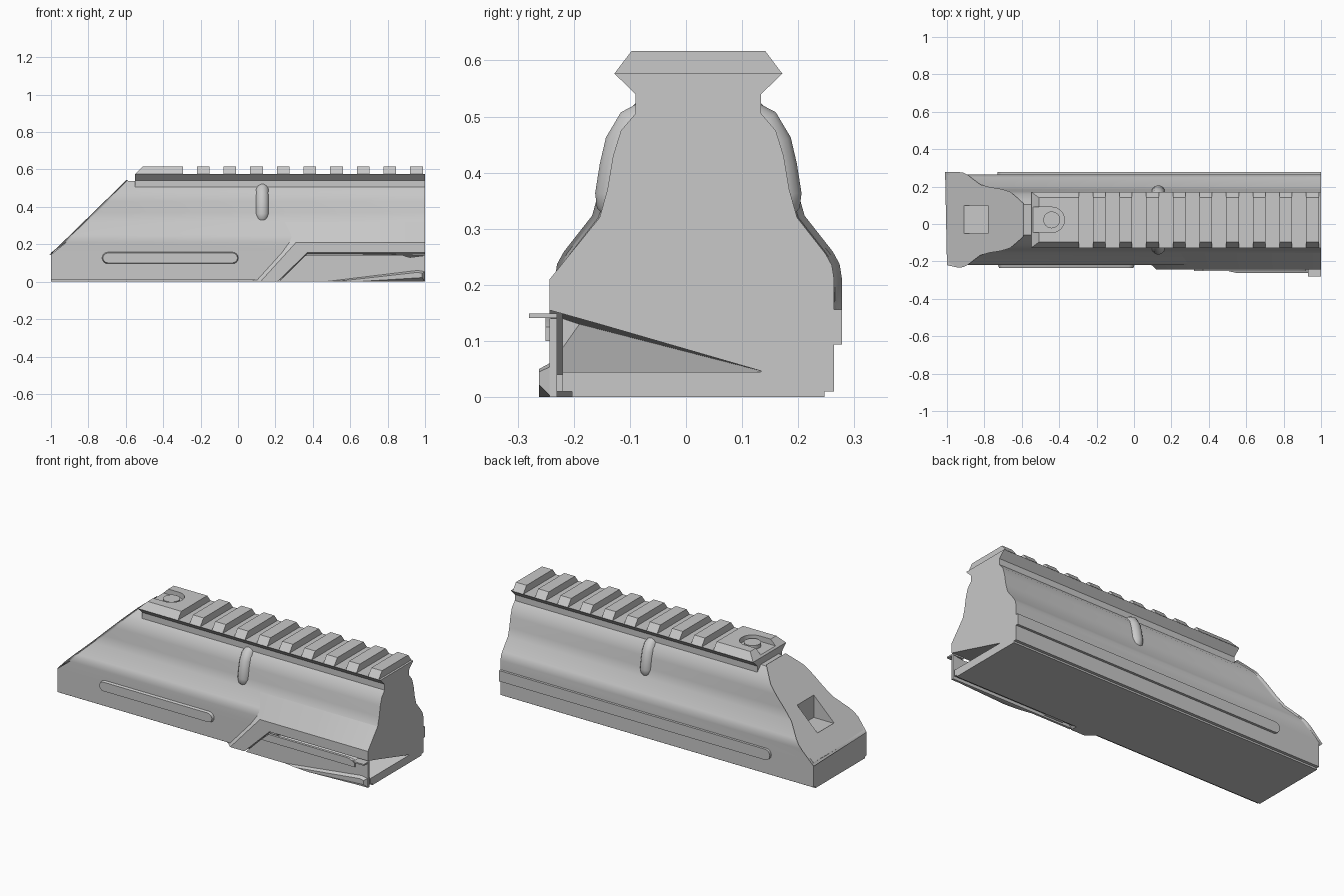
import bpy, bmesh, math
from mathutils import Vector

cube = bpy.data.objects.get("Cube")
if cube:
    bpy.data.objects.remove(cube, do_unlink=True)

C = 0.022  # y of the symmetry plane of the shell and rail

grey = bpy.data.materials.new("light_grey")
grey.use_nodes = True
grey.diffuse_color = (0.58, 0.58, 0.58, 1)
grey.node_tree.nodes["Principled BSDF"].inputs["Base Color"].default_value = (0.58, 0.58, 0.58, 1)


def finish(name, bm, angle=35):
    bmesh.ops.recalc_face_normals(bm, faces=bm.faces)
    mesh = bpy.data.meshes.new(name)
    bm.to_mesh(mesh)
    bm.free()
    mesh.materials.append(grey)
    ob = bpy.data.objects.new(name, mesh)
    bpy.context.collection.objects.link(ob)
    smooth(ob, angle)
    return ob


def smooth(ob, angle=35):
    bpy.ops.object.select_all(action='DESELECT')
    ob.select_set(True)
    bpy.context.view_layer.objects.active = ob
    bpy.ops.object.shade_smooth_by_angle(angle=math.radians(angle))


def loft_mesh(rings):
    bm = bmesh.new()
    loops = [[bm.verts.new(p) for p in ring] for ring in rings]
    n = len(loops[0])
    for a, b in zip(loops, loops[1:]):
        for i in range(n):
            j = (i + 1) % n
            bm.faces.new((a[i], a[j], b[j], b[i]))
    caps = [bm.faces.new(loops[0]), bm.faces.new(loops[-1])]
    return bm, loops, caps


def loft(name, rings):
    return finish(name, loft_mesh(rings)[0])


def along_x(name, section, x0, x1):
    return loft(name, [[(x, y, z) for y, z in section] for x in (x0, x1)])


def side_plate(name, inner, y0, outer, y1):
    return loft(name, [[(x, y0, z) for x, z in inner], [(x, y1, z) for x, z in outer]])


def box(name, x0, x1, y0, y1, z0, z1):
    return along_x(name, [(y0, z0), (y1, z0), (y1, z1), (y0, z1)], x0, x1)


def disc(name, x, y, r, z0, z1):
    bm = bmesh.new()
    bmesh.ops.create_cone(bm, cap_ends=True, segments=32, radius1=r, radius2=r, depth=z1 - z0)
    bmesh.ops.translate(bm, verts=bm.verts, vec=(x, y, (z0 + z1) / 2))
    return finish(name, bm)


def cut(ob, *cutters):
    for c in cutters:
        c.hide_render = True
        mod = ob.modifiers.new("cut", 'BOOLEAN')
        mod.operation, mod.solver, mod.object = 'DIFFERENCE', 'EXACT', c
        bpy.context.view_layer.objects.active = ob
        bpy.ops.object.modifier_apply(modifier=mod.name)
        bpy.data.objects.remove(c, do_unlink=True)
    smooth(ob)


def mirrored(half):
    return [(C + w, z) for w, z in half] + [(C - w, z) for w, z in reversed(half)]


# Main shell: one long section with the rear end raked along a slope
half = [(.225, 0), (.225, .01), (.242, .01), (.242, .15), (.242, .21), (.238, .235),
        (.227, .255), (.176, .32), (.162, .37), (.152, .43), (.138, .475), (.108, .51), (.08, .54)]
section = mirrored(half)


def rake(z):
    return -1 + max(0, z - 0.15) * 0.4 / 0.39


bm, loops, caps = loft_mesh([[(rake(z), y, z) for y, z in section],
                             [(1, y, z) for y, z in section]])
k = half.index((.242, .15))
slope = bmesh.utils.face_split(caps[0], loops[0][k], loops[0][len(section) - 1 - k])[0]
bm.normal_update()
rear = [f for f in bm.faces if all(v.co.x < -0.5 for v in f.verts)]
slope = max(rear, key=lambda f: abs(f.normal.z))
bmesh.ops.bevel(bm, geom=list(slope.edges), offset=0.014, segments=3, profile=0.5,
                affect='EDGES', clamp_overlap=True)
body = finish("main_shell", bm)

# Square pocket in the slope and tapering wedge cavity at the open end
wedge = loft("wedge_cutter", [
    [(1.01, -.25, .158), (1.01, .14, .045), (1.01, -.25, .045)],
    [(.4, -.25, .15), (.4, -.19, .13), (.4, -.25, .045)]])
cut(body, box("pocket_cutter", -.91, -.78, -.052, .1, .235, .5), wedge)

# Flared cheek on the front side with a diagonal leg
side_plate("flared_cheek",
           [(.02, 0), (.25, .32), (1, .32), (1, .13), (.37, .13), (.21, 0)], -.154,
           [(.12, 0), (.31, .21), (1, .21), (1, .155), (.37, .155), (.21, 0)], -.243)

# Thin cover plate below the cheek, with ledge, lever and tab
panel = [(.22, 0), (.36, .14), (.88, .14), (.92, .13), (1, .14), (1, 0)]
side_plate("cover_plate", panel, -.23, panel, -.243)
ledge = [(.32, .1), (.37, .143), (.88, .143), (.92, .125), (.92, .1)]
side_plate("cover_ledge", ledge, -.24, ledge, -.25)
side_plate("lever", [(.45, 0), (.96, .062), (1, .055), (1, .0), (.6, 0)], -.24,
           [(.55, .004), (.96, .05), (.985, .045), (.985, .022), (.63, 0)], -.262)
box("end_tab", .93, 1, -.28, -.23, .141, .149)
box("panel_bridge", .28, .4, -.235, -.2, .01, .04)


# Raised pill-shaped ribs on both sides
def pill(x0, x1, z, r, steps=8):
    pts = []
    for cx, start in ((x1 - r, -90), (x0 + r, 90)):
        for i in range(steps + 1):
            a = math.radians(start + 180 * i / steps)
            pts.append((cx + r * math.cos(a), z + r * math.sin(a)))
    return pts


side_plate("front_rib", pill(-.73, .005, .127, .034), -.21, pill(-.722, -.003, .127, .026), -.234)
back = [p for p in pill(-.73, 1.03, .125, .031) if p[0] < 0]
back = [(1, .094), (1, .156)] + back
side_plate("back_rib", back, .255, back, .278)

# Rounded bumps following both flanks
for side, label in ((-1, "front"), (1, "back")):
    curve = bpy.data.curves.new(label + "_bump", 'CURVE')
    curve.dimensions = '3D'
    curve.bevel_depth = 0.036
    curve.bevel_resolution = 5
    curve.use_fill_caps = True
    path = [(.138, .322, .1), (.147, .327, .55), (.15, .34, .88), (.149, .36, 1), (.141, .41, 1),
            (.132, .45, 1), (.113, .483, 1), (.085, .5, .9), (.075, .505, .4)]
    spline = curve.splines.new('POLY')
    spline.points.add(len(path) - 1)
    for p, (w, z, r) in zip(spline.points, path):
        p.co = (.13, C + side * w, z, 1)
        p.radius = r
    curve.materials.append(grey)
    bump = bpy.data.objects.new(label + "_bump", curve)
    bpy.context.collection.objects.link(bump)
    bpy.ops.object.select_all(action='DESELECT')
    bump.select_set(True)
    bpy.context.view_layer.objects.active = bump
    bpy.ops.object.convert(target='MESH')
    smooth(bpy.context.object, 50)

# Accessory rail: dovetail base and regularly spaced teeth
along_x("rail_base", mirrored([(.112, .505), (.112, .54), (.15, .577)]), -.55, 1)
tooth = mirrored([(.15, .576), (.119, .617)])
for i in range(9):
    x = -.22 + i * .1425
    along_x("rail_tooth_%d" % (i + 1), tooth, x, min(x + .068, .993))

# Long first tooth with sloped nose, open counterbore and screw
nose = loft("rail_nose", [[(-.55 + (z - .576), y, z) for y, z in tooth],
                          [(-.295, y, z) for y, z in tooth]])
cut(nose, disc("bore_cutter", -.44, C, .068, .586, .7),
    box("slot_cutter", -.6, -.44, C - .068, C + .068, .586, .7))
disc("rail_screw", -.44, C, .045, .57, .608)
